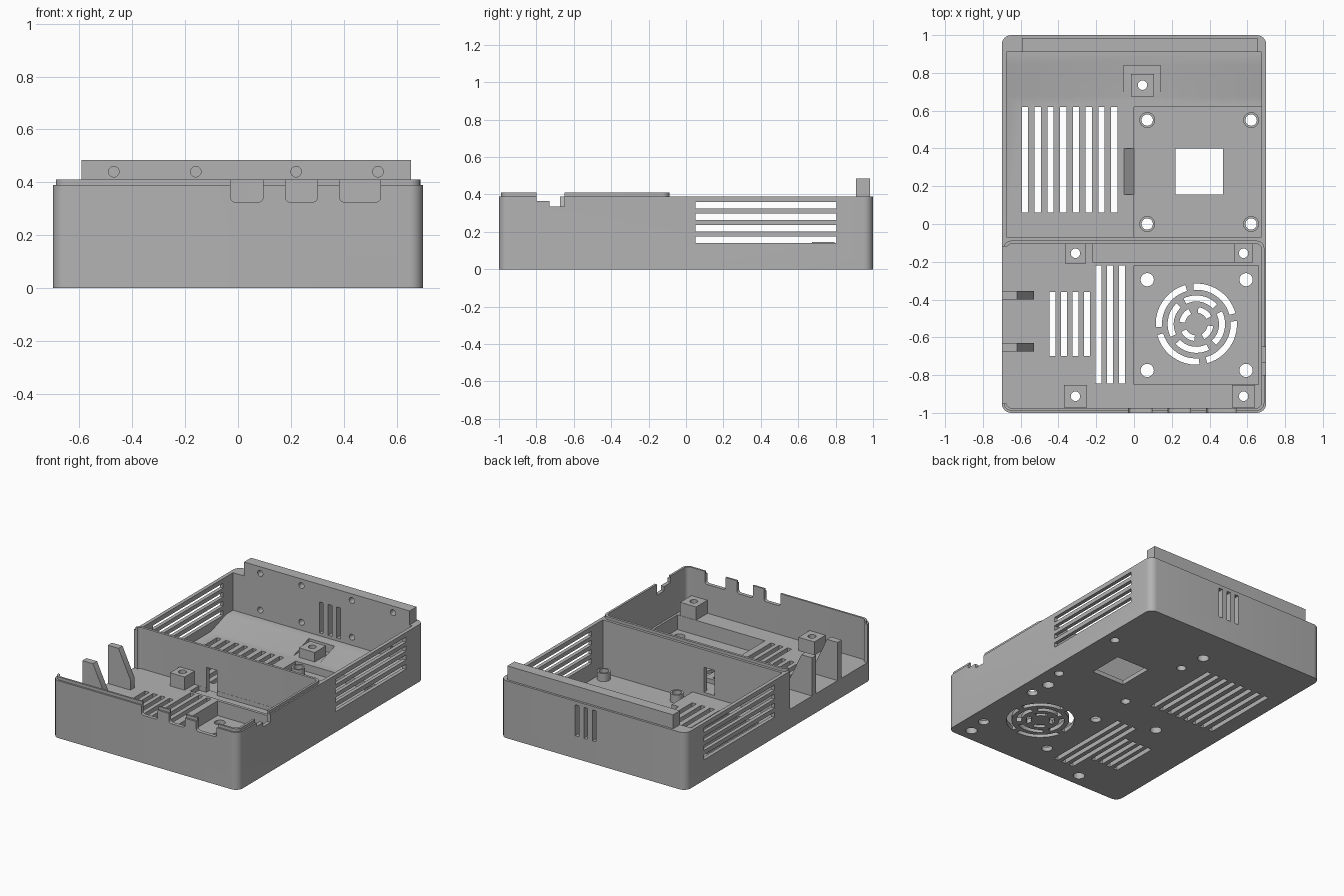
import bpy, bmesh, math

if "Cube" in bpy.data.objects:
    bpy.data.objects.remove(bpy.data.objects["Cube"])

grey = bpy.data.materials.new("plain grey")
grey.diffuse_color = (0.45, 0.45, 0.45, 1)
grey.use_nodes = True
grey.node_tree.nodes["Principled BSDF"].inputs["Base Color"].default_value = grey.diffuse_color


def prism(name, pts, a, b, axis='z'):
    """Extrude a 2D outline from a to b along an axis."""
    place = {'z': lambda u, v, w: (u, v, w),
             'y': lambda u, v, w: (u, w, v),
             'x': lambda u, v, w: (w, u, v)}[axis]
    bm = bmesh.new()
    lo = [bm.verts.new(place(u, v, a)) for u, v in pts]
    hi = [bm.verts.new(place(u, v, b)) for u, v in pts]
    bm.faces.new(lo)
    bm.faces.new(hi)
    n = len(pts)
    for i in range(n):
        j = (i + 1) % n
        bm.faces.new((lo[i], lo[j], hi[j], hi[i]))
    bmesh.ops.recalc_face_normals(bm, faces=bm.faces)
    me = bpy.data.meshes.new(name)
    bm.to_mesh(me)
    bm.free()
    me.materials.append(grey)
    ob = bpy.data.objects.new(name, me)
    bpy.context.collection.objects.link(ob)
    return ob


def rect(u0, u1, v0, v1, r=0.0, seg=6):
    if r == 0:
        return [(u0, v0), (u1, v0), (u1, v1), (u0, v1)]
    out = []
    for cu, cv, start in ((u1 - r, v1 - r, 0), (u0 + r, v1 - r, 90),
                          (u0 + r, v0 + r, 180), (u1 - r, v0 + r, 270)):
        for k in range(seg + 1):
            t = math.radians(start + 90 * k / seg)
            out.append((cu + r * math.cos(t), cv + r * math.sin(t)))
    return out


def circle(u, v, r, n=24):
    return [(u + r * math.cos(2 * math.pi * k / n),
             v + r * math.sin(2 * math.pi * k / n)) for k in range(n)]


def arc_band(u, v, r0, r1, t0, t1, n=12):
    ts = [t0 + (t1 - t0) * k / n for k in range(n + 1)]
    return ([(u + r1 * math.cos(t), v + r1 * math.sin(t)) for t in ts] +
            [(u + r0 * math.cos(t), v + r0 * math.sin(t)) for t in reversed(ts)])


def cut(ob, pts, a, b, axis='z'):
    c = prism("cutter", pts, a, b, axis)
    m = ob.modifiers.new("cut", 'BOOLEAN')
    m.operation, m.solver, m.object = 'DIFFERENCE', 'EXACT', c
    bpy.context.view_layer.objects.active = ob
    bpy.ops.object.modifier_apply(modifier=m.name)
    me = c.data
    bpy.data.objects.remove(c)
    bpy.data.meshes.remove(me)


FRONT, BACK, POCKET, IN = 0.13, 0.08, 0.03, 0.675

# outer tray
tray = prism("tray", rect(-0.7, 0.7, -1, 1, 0.05), 0, 0.39)

# front chamber, fan pocket and shallow ledge recess
cut(tray, rect(-IN, IN, -0.975, -0.105, 0.03), FRONT, 1)
cut(tray, rect(0, 0.66, -0.85, -0.22), POCKET, 0.3)
cut(tray, rect(-0.22, 0.53, -0.20, -0.106), FRONT - 0.03, 0.3)

# back chamber with ramp, board pocket and clearance around the ramp block
cut(tray, [(-0.07, BACK), (0.675, BACK), (0.84, 0.135), (0.91, 0.135),
           (0.91, 1), (-0.07, 1)], -IN, IN, 'x')
cut(tray, rect(0, IN, -0.07, 0.62), POCKET, 0.3)
cut(tray, rect(-0.055, 0.14, 0.65, 0.84), BACK, 0.3)
cut(tray, [(-0.055, BACK + 0.001), (0.01, POCKET), (0.01, 0.2), (-0.055, 0.2)],
    0.155, 0.40, 'y')

# cable window through the partition
cut(tray, rect(-0.165, -0.085, 0.10, 0.27), -0.2, 0.0, 'y')

# side vents through both walls
for z0 in (0.14, 0.203, 0.264, 0.325):
    cut(tray, rect(0.05, 0.805, z0, z0 + 0.034), -1, 1, 'x')

# vertical vents and blind screw holes in the back wall
for x in (-0.01, 0.055, 0.12):
    cut(tray, rect(x - 0.014, x + 0.014, 0.155, 0.365), 0.85, 1.1, 'y')
SCREWS = (-0.47, -0.16, 0.22, 0.53)
for x in SCREWS:
    cut(tray, circle(x, 0.19, 0.02), 0.85, 0.96, 'y')

# floor vents
vents = [(-0.577 + 0.0675 * i, 0.06, 0.62) for i in range(8)]
vents += [(-0.432 + 0.061 * i, -0.70, -0.36) for i in range(4)]
vents += [(-0.188 + 0.062 * i, -0.845, -0.22) for i in range(3)]
for x, y0, y1 in vents:
    cut(tray, rect(x - 0.016, x + 0.016, y0, y1), -0.1, 0.3)

# square window under the board
cut(tray, rect(0.22, 0.47, 0.155, 0.40), -0.1, 0.2)

# fan grille rings and mounting holes
for k, (r0, r1) in enumerate(((0.06, 0.09), (0.12, 0.152), (0.182, 0.215))):
    gap = 0.018 / r0
    for s in range(4):
        t = math.radians(10 + 90 * s + 25 * (k % 2))
        cut(tray, arc_band(0.33, -0.53, r0, r1, t + gap, t + math.pi / 2 - gap),
            -0.1, 0.2)
for x in (0.07, 0.593):
    for y in (-0.775, -0.295):
        cut(tray, circle(x, y, 0.035), -0.1, 0.2)

# board standoffs
for x in (0.07, 0.62):
    for y in (0.0, 0.55):
        post = prism("standoff", circle(x, y, 0.042), POCKET, 0.085)
        for ob in (tray, post):
            cut(ob, circle(x, y, 0.03), -0.1, 0.2)

# screw blocks
for x, y, r, z0, z1 in ((-0.31, -0.155, 0.055, FRONT, 0.22),
                        (-0.31, -0.912, 0.06, FRONT, 0.22),
                        (0.58, -0.155, 0.05, FRONT, 0.22),
                        (0.58, -0.912, 0.06, FRONT, 0.22),
                        (0.045, 0.735, 0.06, BACK, 0.145)):
    block = prism("screw_block", rect(x - r, x + r, y - r, y + r), z0, z1)
    for ob in (tray, block):
        cut(ob, circle(x, y, 0.025), -0.1, 0.4)
    cut(tray, circle(x, y, 0.037), -0.1, 0.06)

# raised lip around the front chamber
lip = prism("rim_lip", rect(-0.69, 0.69, -0.988, -0.088, 0.04), 0.39, 0.41)
cut(lip, rect(-IN, IN, -0.975, -0.105, 0.03), 0.3, 0.5)

# openings shared by the tray wall and its lip
for ob in (tray, lip):
    cut(ob, rect(-0.95, -0.12, FRONT, 1), -0.9, -0.66, 'x')
    for x0, x1 in ((-0.028, 0.095), (0.18, 0.30), (0.385, 0.54)):
        cut(ob, rect(x0, x1, 0.325, 0.6, 0.018), -1.1, -0.96, 'y')
    cut(ob, [(-0.80, 0.365), (-0.73, 0.365), (-0.73, 0.335), (-0.65, 0.335),
             (-0.65, 0.6), (-0.80, 0.6)], 0.66, 0.9, 'x')

# support fins in the left opening
for y in (-0.652, -0.378):
    prism("support_fin", [(-0.7, FRONT), (-0.53, FRONT), (-0.53, 0.20),
                          (-0.62, 0.39), (-0.7, 0.39)], y - 0.022, y + 0.022, 'y')

# raised back plate with its upper screw holes
plate = prism("back_plate", rect(-0.592, 0.655, 0.91, 0.985), 0.39, 0.485)
for x in SCREWS:
    cut(plate, circle(x, 0.44, 0.02), 0.85, 0.96, 'y')

# smooth the round surfaces, keep edges sharp
for ob in bpy.data.objects:
    ob.select_set(True)
bpy.context.view_layer.objects.active = tray
bpy.ops.object.shade_smooth_by_angle(angle=math.radians(30))
